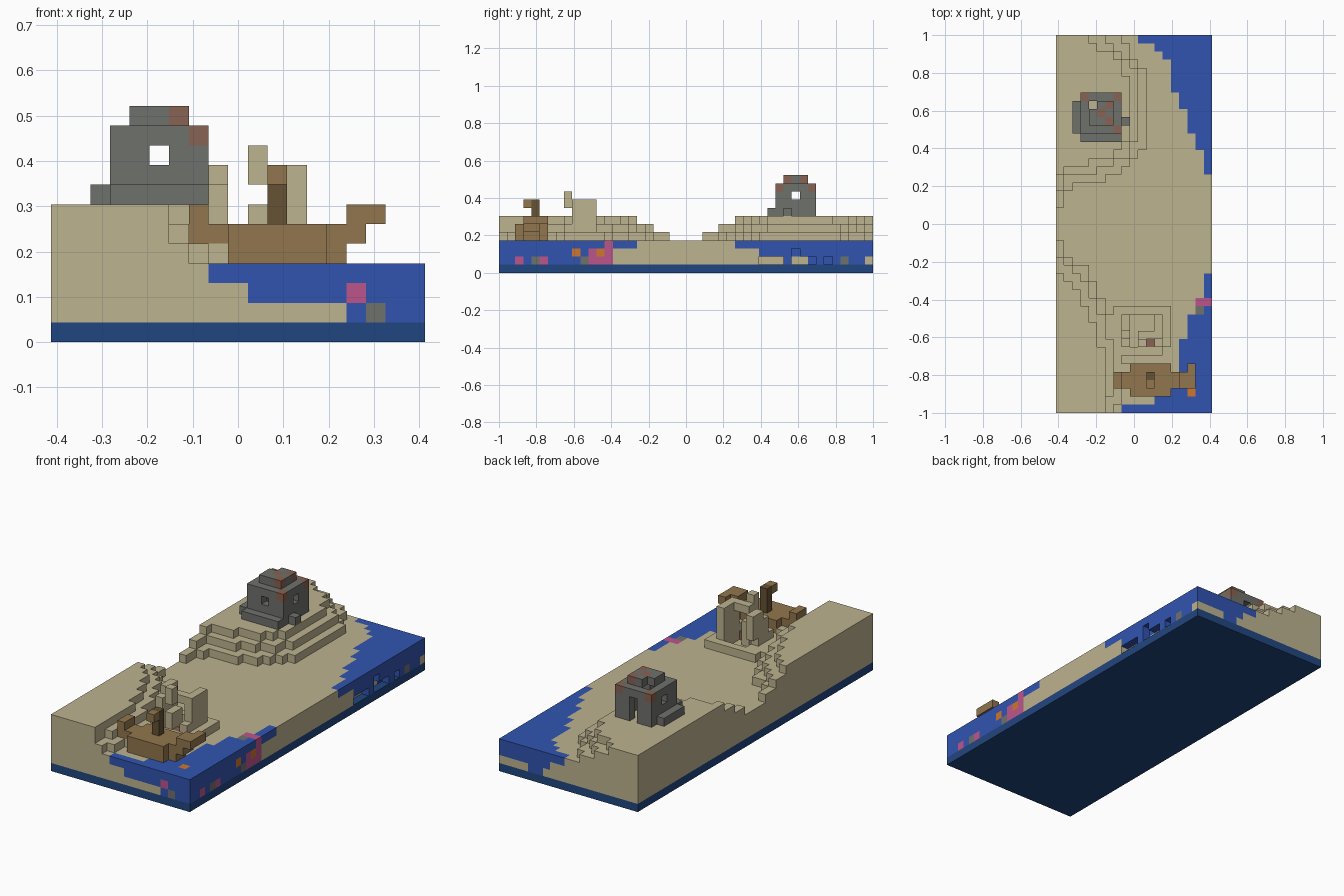
import bpy
import bmesh
from mathutils import Vector

cube = bpy.data.objects.get("Cube")
if cube:
    bpy.data.objects.remove(cube, do_unlink=True)

NX, NY = 19, 46
UNIT = 2 / NY


def make_material(name, rgb):
    linear = [((c / 255 + 0.055) / 1.055) ** 2.4 for c in rgb] + [1]
    mat = bpy.data.materials.new(name)
    mat.use_nodes = True
    mat.diffuse_color = linear
    bsdf = mat.node_tree.nodes["Principled BSDF"]
    bsdf.inputs["Base Color"].default_value = linear
    bsdf.inputs["Roughness"].default_value = 0.9
    return mat


MATS = {name: make_material(name, rgb) for name, rgb in {
    "sand": (190, 179, 144),
    "water blue": (49, 84, 176),
    "deep blue": (33, 70, 128),
    "stone grey": (111, 113, 108),
    "red brick": (136, 98, 83),
    "wood": (145, 118, 77),
    "dark wood": (101, 82, 52),
    "coral pink": (188, 85, 140),
    "orange": (205, 118, 45),
}.items()}

blocks = {}   # grid cell -> (part name, material name)


def fill(part, colour, xs, ys, zs):
    """Fill a box of grid cells; each range is a number or (first, last)."""
    spans = [(r, r) if isinstance(r, int) else r for r in (xs, ys, zs)]
    (a, b), (c, d), (e, f) = spans
    for i in range(a, b + 1):
        for j in range(c, d + 1):
            for k in range(e, f + 1):
                blocks[i, j, k] = (part, colour)


def clear(*cells):
    for cell in cells:
        blocks.pop(cell, None)


def rows(start, runs):
    """Expand (width, count) runs into a width for each row."""
    widths = [w for w, count in runs for _ in range(count)]
    return list(enumerate(widths, start))


def shelf(level, profile):
    for j, width in profile:
        if width > 0:
            fill("sand_island", "sand", (0, min(width, NX) - 1), j, level)


# Seabed slab and water
fill("seabed", "deep blue", (0, NX - 1), (0, NY - 1), 0)
fill("water", "water blue", (0, NX - 1), (0, NY - 1), (1, 3))

# Sand beach, sloping out below the water
shore = rows(0, [(8, 1), (12, 1), (13, 1), (14, 2), (15, 4), (16, 3), (17, 2),
                 (18, 3), (19, 12), (18, 3), (17, 2), (16, 3), (15, 2),
                 (14, 4), (13, 1), (12, 1), (10, 1)])
shelf(3, shore)
shelf(2, [(j, w + (2 if j in (0, NY - 1) else 1)) for j, w in shore])
shelf(1, [(j, w + (7 if j == 0 else 3 if j == NY - 1 else 1)) for j, w in shore])
fill("sand_island", "sand", (15, 18), NY - 1, 1)

# Terraced hills at the front and the back
shelf(4, rows(0, [(7, 1), (8, 2), (9, 3), (8, 3), (7, 3), (6, 2), (5, 2),
                  (4, 2), (2, 1), (1, 2)]))
shelf(5, rows(0, [(6, 2), (7, 7), (6, 3), (5, 2), (4, 2), (3, 1), (2, 1), (1, 1)]))
shelf(6, rows(0, [(6, 8), (5, 3), (4, 2), (3, 2), (2, 1), (1, 1)]))
shelf(4, rows(25, [(1, 2), (2, 1), (6, 1), (8, 1), (9, 1), (10, 1), (11, 10),
                   (10, 1), (9, 2), (8, 1)]))
shelf(5, rows(27, [(1, 2), (5, 1), (7, 1), (9, 2), (10, 9), (9, 1), (8, 1),
                   (7, 1), (6, 1)]))
shelf(6, rows(29, [(1, 1), (4, 1), (7, 1), (8, 1), (9, 8), (8, 2), (7, 1),
                   (5, 1), (4, 1)]))

# Niches in the water wall, with sand showing inside
fill("sand_island", "sand", 17, (32, 34), 1)
fill("sand_island", "sand", 17, (36, 37), 1)
clear(*[(18, j, 1) for j in (32, 33, 34, 36, 37, 38, 40)], (18, 36, 2))

# Coral, fish and stones set in the water
fill("coral", "coral pink", 18, (11, 13), (1, 2))
fill("coral", "coral pink", (17, 18), 13, 3)
fill("coral", "coral pink", 15, 0, 2)
for j in (2, 5):
    fill("coral", "coral pink", 18, j, 1)
for j in (4, 10, 42):
    fill("water_stones", "stone grey", 18, j, 1)
fill("water_stones", "stone grey", 16, 0, 1)
fill("water_stones", "stone grey", 17, 12, 3)
for cell in ((18, 9, 2), (18, 12, 2), (16, 2, 3)):
    fill("fish", "orange", *cell)

# Ruined stone tower: wide foot, hollow walls, smaller roof
fill("tower", "stone grey", (3, 7), (33, 38), 7)
fill("tower", "stone grey", 2, (34, 37), 7)
fill("tower", "stone grey", 8, 35, 7)
fill("tower", "stone grey", (3, 7), (34, 38), (8, 10))
fill("tower", "stone grey", (4, 6), (35, 37), 11)
clear(*[(i, j, k) for i in (4, 5, 6) for j in (35, 36, 37) for k in (7, 8, 9, 10)])
clear((5, 34, 9), (5, 38, 9), (3, 36, 9), (7, 36, 9))   # windows
clear((5, 38, 8), (5, 38, 7), (4, 37, 11))              # door, roof hole
for cell in ((3, 38, 10), (7, 38, 10), (7, 34, 10),
             (6, 35, 11), (6, 37, 11), (5, 36, 11)):
    fill("tower", "red brick", *cell)

# Sandstone ruin: low broken walls, pillars and an arch
fill("ruin", "sand", (8, 12), 7, 4)
fill("ruin", "sand", (7, 8), (8, 12), 4)
fill("ruin", "sand", (12, 13), (8, 12), 4)
fill("ruin", "sand", (9, 12), 12, 4)
fill("ruin", "sand", 12, (8, 11), 5)
fill("ruin", "sand", 8, (8, 10), 5)
fill("ruin", "sand", 10, (8, 9), (4, 6))
fill("ruin", "sand", 8, (9, 11), (6, 7))
fill("ruin", "sand", 8, (10, 11), 8)
fill("ruin", "sand", 12, (9, 11), (6, 8))
fill("ruin", "sand", (10, 12), 9, 8)
fill("ruin", "sand", 10, 8, (8, 9))
fill("ruin_pot", "red brick", 11, 8, 4)

# Wooden ship with raised ends, mast and flag
fill("ship_hull", "wood", (9, 14), (3, 4), 4)
fill("ship_hull", "wood", (9, 13), (2, 5), (4, 5))
fill("ship_hull", "wood", (7, 15), (3, 4), 5)
fill("ship_hull", "wood", 7, (3, 4), 6)
fill("ship_hull", "wood", (15, 16), (3, 4), 6)
fill("ship_hull", "wood", 16, 5, 6)
fill("ship_mast", "dark wood", 11, 4, (6, 8))
fill("ship_flag", "wood", 11, 3, 8)

# Two axes spanning each face, ordered so that normals point outwards
SIDES = []
for axis in range(3):
    for sign in (1, -1):
        normal = Vector((0, 0, 0))
        normal[axis] = sign
        u = Vector((0, 0, 0))
        u[(axis + 1) % 3] = 1
        SIDES.append((normal, u, normal.cross(u)))


def build_part(part):
    """Make one mesh from the exposed faces of a part's blocks."""
    cells = {c: v[1] for c, v in blocks.items() if v[0] == part}
    colours = sorted(set(cells.values()))
    bm = bmesh.new()
    verts = {}
    for cell, colour in cells.items():
        centre = Vector(cell) + Vector((0.5, 0.5, 0.5))
        for normal, u, v in SIDES:
            if tuple(int(a + b) for a, b in zip(cell, normal)) in blocks:
                continue
            corners = []
            for s, t in ((-1, -1), (1, -1), (1, 1), (-1, 1)):
                p = centre + (normal + s * u + t * v) / 2
                key = tuple(round(n) for n in p)
                if key not in verts:
                    x, y, z = key
                    verts[key] = bm.verts.new(
                        ((x - NX / 2) * UNIT, (y - NY / 2) * UNIT, z * UNIT))
                corners.append(verts[key])
            bm.faces.new(corners).material_index = colours.index(colour)
    bmesh.ops.dissolve_limit(bm, angle_limit=0.01, verts=bm.verts[:],
                             edges=bm.edges[:], delimit={"MATERIAL"})
    mesh = bpy.data.meshes.new(part)
    bm.to_mesh(mesh)
    bm.free()
    for colour in colours:
        mesh.materials.append(MATS[colour])
    bpy.context.collection.objects.link(bpy.data.objects.new(part, mesh))


for part in sorted({v[0] for v in blocks.values()}):
    build_part(part)
